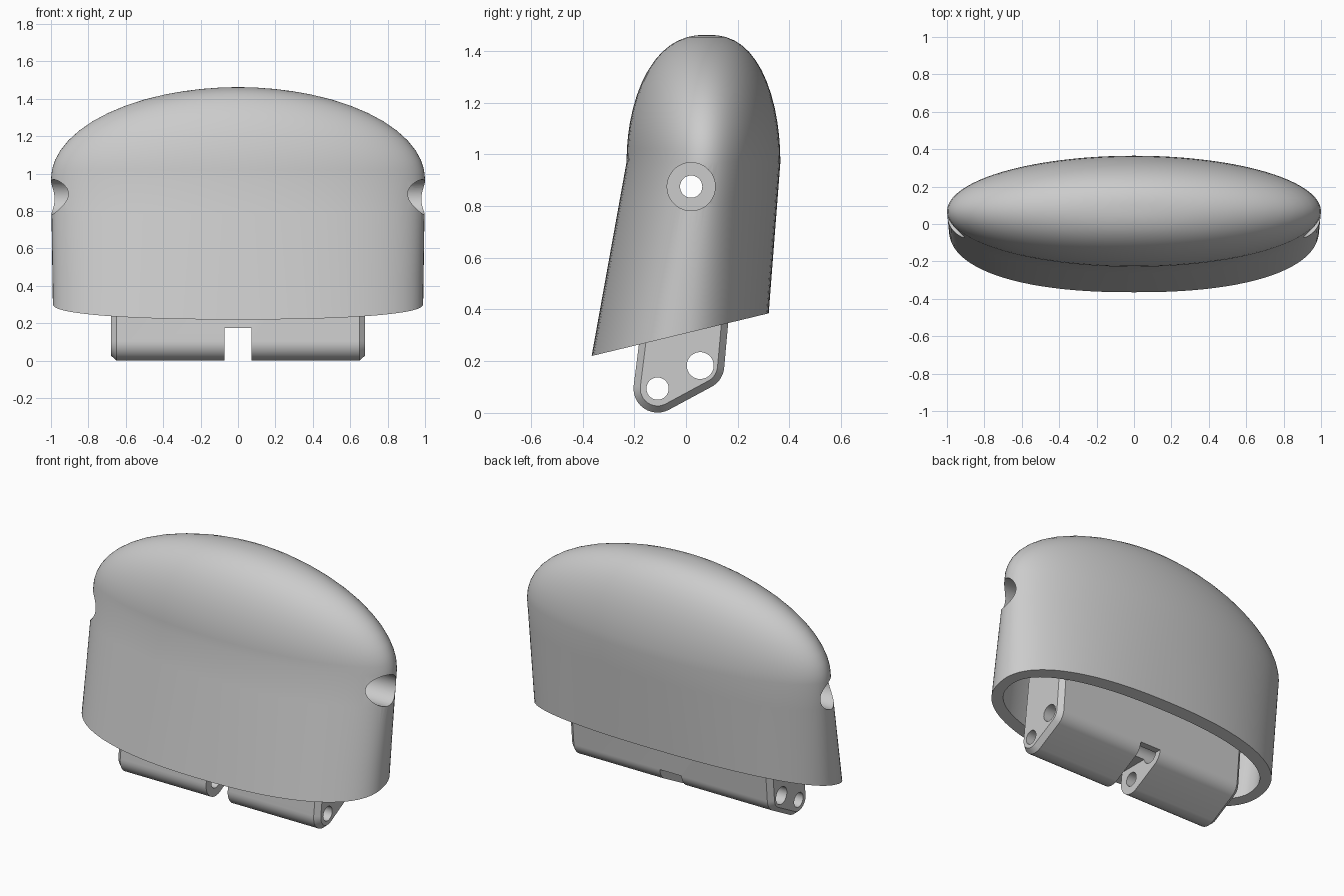
import bpy, bmesh
from math import sin, cos, radians, pi, copysign
from mathutils import Vector, Matrix

if "Cube" in bpy.data.objects:
    bpy.data.objects.remove(bpy.data.objects["Cube"])

SEG = 96
PIVOT = (0.02, 0.875)              # y, z of the side hole
PIN_A, PIN_B = (-0.11, 0.094), (0.055, 0.183)


def loft(name, rings, pole=None):
    """Skin a list of closed rings; cap the start, cap or point the end."""
    bm = bmesh.new()
    vr = [[bm.verts.new(p) for p in r] for r in rings]
    n = len(vr[0])
    for a, b in zip(vr, vr[1:]):
        for i in range(n):
            j = (i + 1) % n
            bm.faces.new((a[i], a[j], b[j], b[i]))
    bm.faces.new(vr[0][::-1])
    if pole:
        tip = bm.verts.new(pole)
        for i in range(n):
            bm.faces.new((vr[-1][i], vr[-1][(i + 1) % n], tip))
    else:
        bm.faces.new(vr[-1])
    bmesh.ops.recalc_face_normals(bm, faces=bm.faces[:])
    return finish(name, bm)


def finish(name, bm):
    me = bpy.data.meshes.new(name)
    bm.to_mesh(me)
    bm.free()
    ob = bpy.data.objects.new(name, me)
    bpy.context.collection.objects.link(ob)
    return ob


def x_cylinder(name, yz, r, x0, x1, seg=48):
    ring = [(yz[0] + r * cos(2 * pi * i / seg), yz[1] + r * sin(2 * pi * i / seg))
            for i in range(seg)]
    return loft(name, [[(x, y, z) for y, z in ring] for x in (x0, x1)])


def boolean(ob, cutter, op='DIFFERENCE'):
    m = ob.modifiers.new(op, 'BOOLEAN')
    m.object, m.operation, m.solver = cutter, op, 'EXACT'
    bpy.context.view_layer.objects.active = ob
    bpy.ops.object.modifier_apply(modifier=m.name)
    bpy.data.objects.remove(cutter)


def smooth(ob):
    bpy.ops.object.select_all(action='DESELECT')
    ob.select_set(True)
    bpy.context.view_layer.objects.active = ob
    bpy.ops.object.shade_smooth_by_angle(angle=radians(30))


def body(name, t=0.0, start=0.0):
    """Slant-cut skirt lofted into an elliptical dome, inset by t."""
    angles = [2 * pi * i / SEG for i in range(SEG)]
    sx, sy, sz = 1 - t, 1 - t / 0.3, 1 - t / 0.49

    def dome(th):
        c, out = cos(th), []
        for a in angles:
            front, back = 0.08 - 0.31 * sy * c ** 0.85, 0.08 + 0.285 * sy * c ** 0.8
            out.append(Vector((sx * c * cos(a),
                               (front + back) / 2 + (back - front) / 2 * sin(a),
                               0.97 + 0.492 * sz * sin(th))))
        return out

    base = []
    for a in angles:
        e = 2 / 2.3
        x = (0.99 - t) * copysign(abs(cos(a)) ** e, cos(a))
        y = -0.0225 + (0.3425 - t) * copysign(abs(sin(a)) ** e, sin(a))
        base.append(Vector((x, y, 0.22 + 0.241 * (y + 0.365))))
    top = dome(0)
    rings = [[p.lerp(q, 1) if k == 4 else p + (q - p) * (start + (1 - start) * k / 4)
              for p, q in zip(base, top)] for k in range(5)]
    rings += [dome(radians(d)) for d in (6, 12, 18, 25, 32, 39, 46, 53, 60, 67, 73, 79, 84, 87.5)]
    return loft(name, rings, (0, 0.08, 0.97 + 0.492 * sz))


# Hollow outer shell with side openings
shell = body("shell")
boolean(shell, body("cavity_cutter", 0.07, -0.12))
boolean(shell, x_cylinder("side_cutter", PIVOT, 0.093, -1.2, 1.2))
smooth(shell)

# Tubes behind the side openings, with a stepped bore
for s, side in ((-1, "left"), (1, "right")):
    boss = x_cylinder(side + "_boss", PIVOT, 0.118, s * 0.6, s * 1.1)
    boolean(boss, body("trim", 0.008), 'INTERSECT')
    boolean(boss, x_cylinder("bore", PIVOT, 0.093, s * 0.78, s * 1.3))
    boolean(boss, x_cylinder("hole", PIVOT, 0.043, s * 0.5, s * 1.3))
    smooth(boss)


# Mounting block: two-lobed profile running up into the shell
def block_profile(inset):
    r = 0.093 - inset
    pts = []
    for (cy, cz), a0, a1 in ((PIN_A, 172.8, 298.6), (PIN_B, 298.6, 354.9)):
        for i in range(13):
            a = radians(a0 + (a1 - a0) * i / 12)
            pts.append((cy + r * cos(a), cz + r * sin(a)))
    (fy, fz), (by, bz) = pts[0], pts[-1]
    top = 1.05 - inset
    pts.append((by + 0.09 * (top - bz), top))
    pts.append((fy + 0.126 * (top - fz), top))
    return pts


block = loft("mounting_block", [[(x, y, z) for y, z in block_profile(i)]
             for x, i in ((-0.68, 0.026), (-0.65, 0), (0.65, 0), (0.68, 0.026))])
for yz, r in ((PIN_A, 0.043), (PIN_B, 0.052), (PIVOT, 0.043)):
    boolean(block, x_cylinder("pin_cutter", yz, r, -1, 1))

# Central notch in the block
bm = bmesh.new()
bmesh.ops.create_cube(bm, size=1, matrix=Matrix.Translation((0, 0, 0.03))
                      @ Matrix.Diagonal((0.145, 1, 0.29, 1)))
boolean(block, finish("notch_cutter", bm))
smooth(block)
